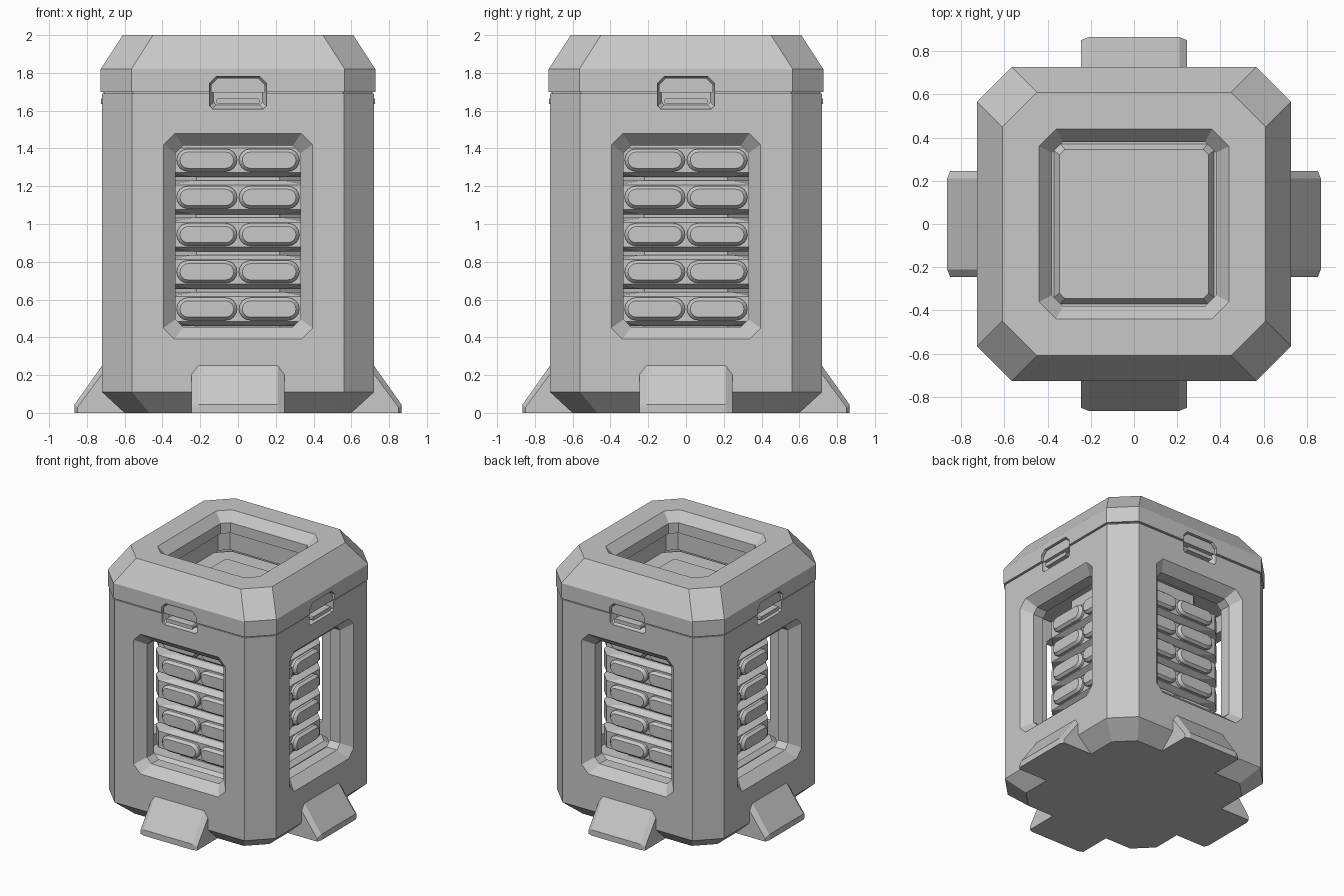
import bpy, bmesh, math
from mathutils import Matrix

cube = bpy.data.objects.get("Cube")
if cube:
    bpy.data.objects.remove(cube, do_unlink=True)

grey = bpy.data.materials.new("light grey metal")
grey.use_nodes = True
colour = (0.58, 0.58, 0.58, 1)
grey.diffuse_color = colour
grey.node_tree.nodes["Principled BSDF"].inputs["Base Color"].default_value = colour


def octagon(h, k, z):
    """Square of half width h with corners cut from k outwards."""
    pts = [(h, -k), (h, k), (k, h), (-k, h), (-h, k), (-h, -k), (-k, -h), (k, -h)]
    return [(x, y, z) for x, y in pts]


def panel(w, z0, z1, top, low, y):
    """Upright rectangle with cut corners facing the front."""
    pts = [(-w + low, z0), (w - low, z0), (w, z0 + low), (w, z1 - top),
           (w - top, z1), (-w + top, z1), (-w, z1 - top), (-w, z0 + low)]
    return [(x, y, z) for x, z in pts]


def pill(cx, cz, half, r, y, steps=8):
    """Upright stadium outline facing the front."""
    ring = []
    for side in (1, -1):
        for i in range(steps + 1):
            a = math.pi * i / steps - math.pi / 2
            ring.append((cx + side * (half - r + r * math.cos(a)), y,
                         cz + side * r * math.sin(a)))
    return ring


def loft(bm, rings, closed=False, turn=0):
    """Skin a list of equal rings; turn counts quarter turns about z."""
    rot = Matrix.Rotation(turn * math.pi / 2, 3, 'Z')
    rows = [[bm.verts.new(p) for p in ring] for ring in rings]
    for row in rows:
        for v in row:
            v.co = rot @ v.co
    n = len(rows[0])
    pairs = list(zip(rows, rows[1:]))
    if closed:
        pairs.append((rows[-1], rows[0]))
    else:
        bm.faces.new(rows[0])
        bm.faces.new(rows[-1])
    for a, b in pairs:
        for i in range(n):
            j = (i + 1) % n
            bm.faces.new((a[i], a[j], b[j], b[i]))


def finish(name, bm):
    bmesh.ops.recalc_face_normals(bm, faces=bm.faces[:])
    mesh = bpy.data.meshes.new(name)
    bm.to_mesh(mesh)
    bm.free()
    mesh.materials.append(grey)
    ob = bpy.data.objects.new(name, mesh)
    bpy.context.collection.objects.link(ob)
    return ob


def solid(name, rings, closed=False):
    bm = bmesh.new()
    loft(bm, rings, closed)
    return finish(name, bm)


def four_sides(name, ring_sets):
    bm = bmesh.new()
    for turn in range(4):
        for rings in ring_sets:
            loft(bm, rings, turn=turn)
    return finish(name, bm)


def cut(ob, cutter):
    mod = ob.modifiers.new("cut", 'BOOLEAN')
    mod.operation = 'DIFFERENCE'
    mod.solver = 'EXACT'
    mod.object = cutter
    cutter.hide_render = True
    bpy.context.view_layer.objects.active = ob
    bpy.ops.object.modifier_apply(modifier=mod.name)


# Housing with a hollow inside, and the heavy lid with its framed opening
housing = solid("housing", [
    octagon(0.60, 0.47, 0), octagon(0.72, 0.56, 0.11), octagon(0.72, 0.56, 1.69),
    octagon(0.56, 0.44, 1.69), octagon(0.56, 0.44, 0.3)])
lid = solid("lid", [
    octagon(0.71, 0.555, 1.69), octagon(0.71, 0.555, 1.70), octagon(0.727, 0.565, 1.70),
    octagon(0.727, 0.565, 1.82), octagon(0.61, 0.45, 2.0),
    octagon(0.44, 0.36, 2.0), octagon(0.38, 0.33, 1.93), octagon(0.38, 0.33, 1.85),
    octagon(0.43, 0.37, 1.83), octagon(0.43, 0.37, 1.69)], closed=True)

# Window and latch openings on all four sides
window_rings = []
for y, o in ((-0.80, 0.139), (-0.65, 0), (-0.5, 0)):
    c = 0.04 + o * 0.3
    window_rings.append(panel(0.33 + o, 0.455 - o, 1.415 + o, c, c, y))
window_cutter = four_sides("window_cutter", [window_rings])
latch_cutter = four_sides("latch_cutter", [[
    panel(0.15, 1.61, 1.78, 0.035, 0.015, -0.80),
    panel(0.15, 1.61, 1.78, 0.035, 0.015, -0.70),
    panel(0.13, 1.63, 1.76, 0.035, 0.015, -0.665)]])
cut(housing, window_cutter)
cut(housing, latch_cutter)
cut(lid, latch_cutter)
for cutter in (window_cutter, latch_cutter):
    bpy.data.objects.remove(cutter, do_unlink=True)

# Latch plates hanging from the lid, each with a grip bar
four_sides("latches", [
    [panel(0.142, 1.695, 1.772, 0.035, 0.005, y) for y in (-0.65, -0.715)],
    [panel(0.115, 1.635, 1.665, 0.008, 0.008, y) for y in (-0.65, -0.725)]])

# Stack of cells with notched corners around a column
bm = bmesh.new()
levels = [0.55 + i * 0.197 for i in range(5)]
for z in levels:
    loft(bm, [octagon(0.41, 0.24, z - 0.09), octagon(0.45, 0.37, z - 0.065),
              octagon(0.45, 0.37, z + 0.065), octagon(0.41, 0.24, z + 0.09)])
finish("cell_stack", bm)
solid("core_column", [octagon(0.39, 0.22, 0.28), octagon(0.39, 0.22, 1.56)])

# Rounded pads, two on each side of every cell
pads = []
for z in levels:
    for x in (-0.165, 0.165):
        pads.append([pill(x, z, 0.16, 0.06, -0.44), pill(x, z, 0.16, 0.06, -0.47),
                     pill(x, z, 0.142, 0.043, -0.49)])
four_sides("cell_pads", pads)

# Plates that hold the stack at both ends
solid("base_plate", [octagon(0.50, 0.42, 0.28), octagon(0.50, 0.42, 0.41),
                     octagon(0.47, 0.39, 0.44)])
solid("cap_plate", [octagon(0.54, 0.43, 1.53), octagon(0.54, 0.43, 1.62),
                    octagon(0.37, 0.34, 1.62), octagon(0.345, 0.32, 1.66)])

# Wedge feet with bevelled flanks
foot = []
for x, d in ((-0.245, 0.035), (-0.21, 0), (0.21, 0), (0.245, 0.035)):
    profile = [(-0.56, 0), (-0.865 + d * 0.4, 0), (-0.865 + d * 0.4, 0.045 - d * 0.5),
               (-0.72 + d * 0.2, 0.25 - d), (-0.56, 0.25 - d)]
    foot.append([(x, y, z) for y, z in profile])
four_sides("feet", [foot])
